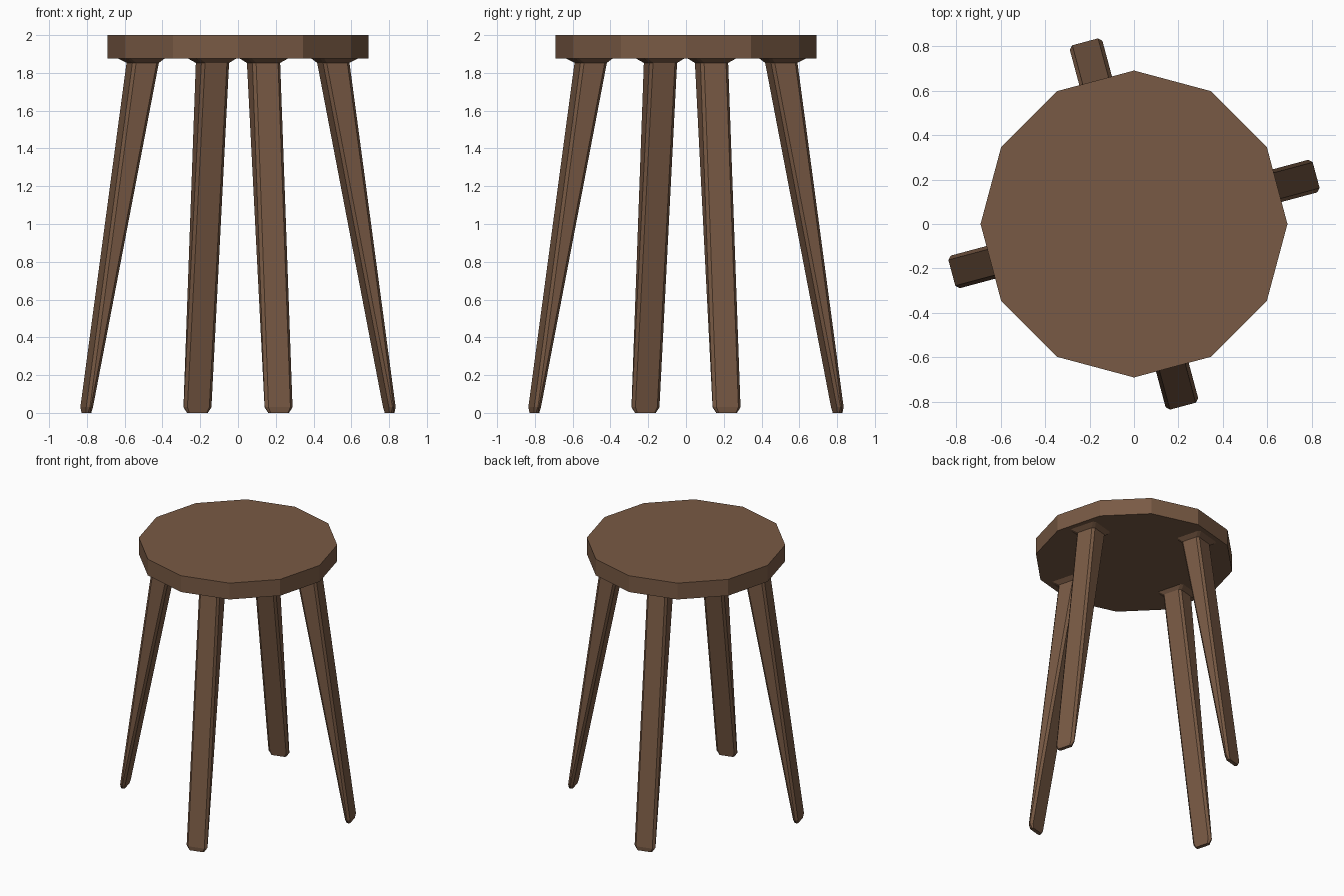
import bpy, bmesh, math
from mathutils import Matrix

if "Cube" in bpy.data.objects:
    bpy.data.objects.remove(bpy.data.objects["Cube"])

wood = bpy.data.materials.new("brown wood")
wood.diffuse_color = (0.19, 0.102, 0.058, 1)
wood.use_nodes = True
wood.node_tree.nodes["Principled BSDF"].inputs["Base Color"].default_value = wood.diffuse_color


def finish(bm, name):
    bmesh.ops.recalc_face_normals(bm, faces=bm.faces[:])
    me = bpy.data.meshes.new(name)
    bm.to_mesh(me)
    bm.free()
    me.materials.append(wood)
    ob = bpy.data.objects.new(name, me)
    bpy.context.collection.objects.link(ob)
    return ob


# Seat: twelve-sided slab
bm = bmesh.new()
bmesh.ops.create_cone(bm, cap_ends=True, segments=12, radius1=0.69, radius2=0.69,
                      depth=0.125, matrix=Matrix.Translation((0, 0, 1.9375)))
# one corner must point along +x
first = max(bm.verts, key=lambda v: v.co.x).co
turn = -math.atan2(first.y, first.x)
bmesh.ops.rotate(bm, verts=bm.verts[:], matrix=Matrix.Rotation(turn, 3, 'Z'))
finish(bm, "seat")


def ring(bm, z, inner, outer, half, c):
    """Chamfered rectangle: radial span inner..outer, half width, chamfer c."""
    pts = [(outer, half - c), (outer - c, half), (inner + c, half), (inner, half - c),
           (inner, c - half), (inner + c, -half), (outer - c, -half), (outer, c - half)]
    return [bm.verts.new((x, y, z)) for x, y in pts]


# Legs: splayed, tapered, chamfered, with a flared top and bevelled foot
sections = [(0.0, 0.817, 0.845, 0.055, 0.008),
            (0.03, 0.811, 0.848, 0.076, 0.016),
            (1.853, 0.450, 0.595, 0.076, 0.016),
            (1.878, 0.425, 0.635, 0.112, 0.016)]
for i, name in enumerate(("right_leg", "back_leg", "left_leg", "front_leg")):
    bm = bmesh.new()
    rings = [ring(bm, *s) for s in sections]
    for a, b in zip(rings, rings[1:]):
        for k in range(8):
            n = (k + 1) % 8
            bm.faces.new((a[k], a[n], b[n], b[k]))
    bm.faces.new(rings[0])
    bm.faces.new(rings[-1])
    bmesh.ops.rotate(bm, verts=bm.verts[:],
                     matrix=Matrix.Rotation(math.radians(15 + 90 * i), 3, 'Z'))
    finish(bm, name)
